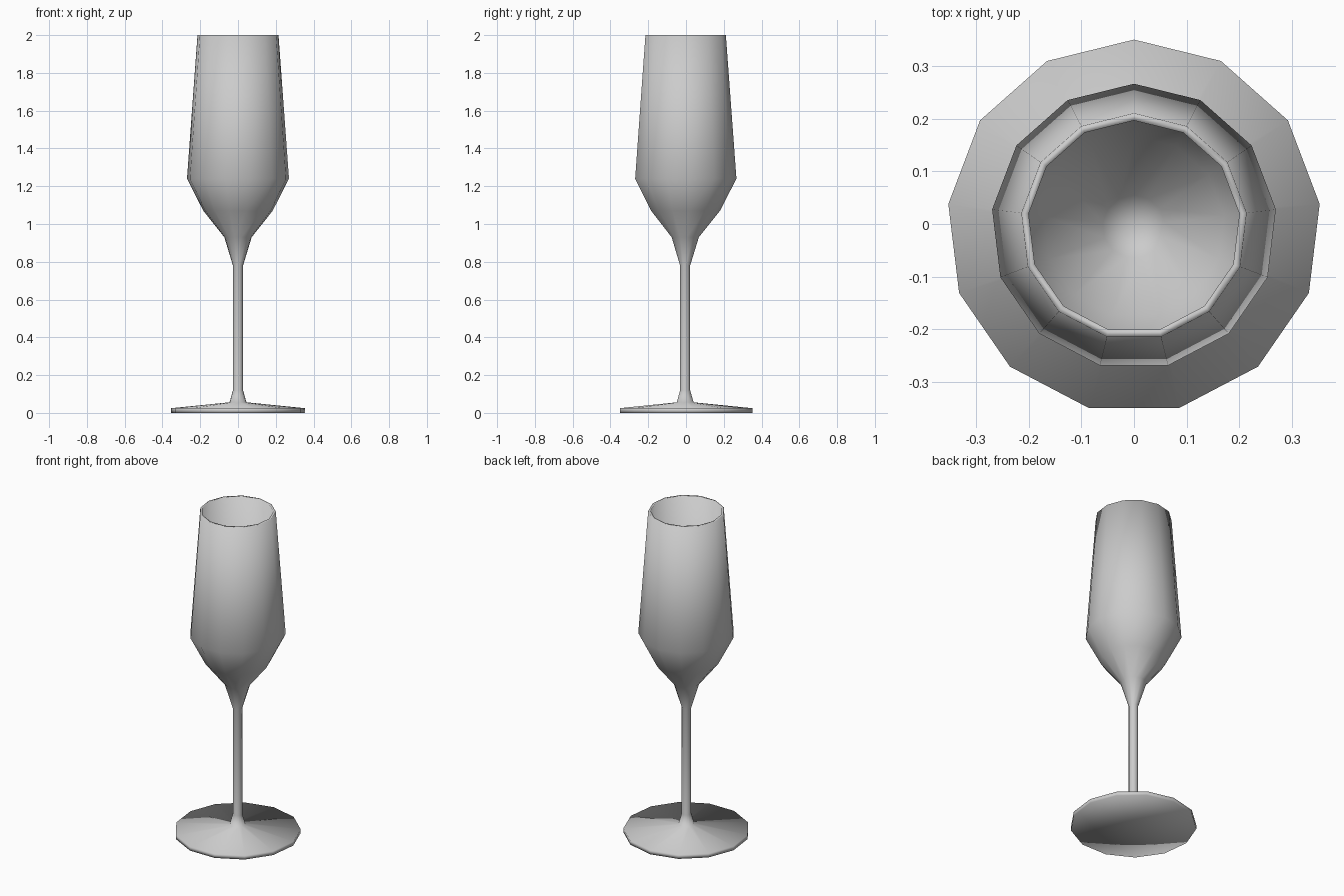
import bpy, bmesh, math

if "Cube" in bpy.data.objects:
    bpy.data.objects.remove(bpy.data.objects["Cube"])

SIDES = 13
Y_SHIFT = -0.005   # odd side count: recentre the bounds on y = 0


def lathe(name, profile):
    """Revolve (radius, z) points; radius 0 becomes a single pole."""
    bm = bmesh.new()
    rings = []
    for r, z in profile:
        if r == 0:
            rings.append([bm.verts.new((0, Y_SHIFT, z))] * SIDES)
            continue
        ring = []
        for i in range(SIDES):
            a = math.pi / 2 + 2 * math.pi * i / SIDES
            ring.append(bm.verts.new((r * math.cos(a), r * math.sin(a) + Y_SHIFT, z)))
        rings.append(ring)
    for low, high in zip(rings, rings[1:]):
        for i in range(SIDES):
            j = (i + 1) % SIDES
            quad = list(dict.fromkeys((low[i], low[j], high[j], high[i])))
            bm.faces.new(quad)
    bmesh.ops.recalc_face_normals(bm, faces=bm.faces[:])
    for f in bm.faces:
        f.smooth = True
    mesh = bpy.data.meshes.new(name)
    bm.to_mesh(mesh)
    bm.free()
    obj = bpy.data.objects.new(name, mesh)
    bpy.context.collection.objects.link(obj)
    return obj


# foot and stem, then outer bowl, rim and inner bowl in one closed profile
foot_and_stem = [(0, 0), (0.356, 0), (0.356, 0.025), (0.045, 0.056),
                 (0.027, 0.12), (0.027, 0.78)]
outer_bowl = [(0.073, 0.93), (0.185, 1.07), (0.272, 1.24), (0.216, 2.0)]
inner_bowl = [(0.202, 2.0), (0.257, 1.245), (0.173, 1.085), (0.06, 0.945), (0, 0.9)]

lathe("flute_glass", foot_and_stem + outer_bowl + inner_bowl)
